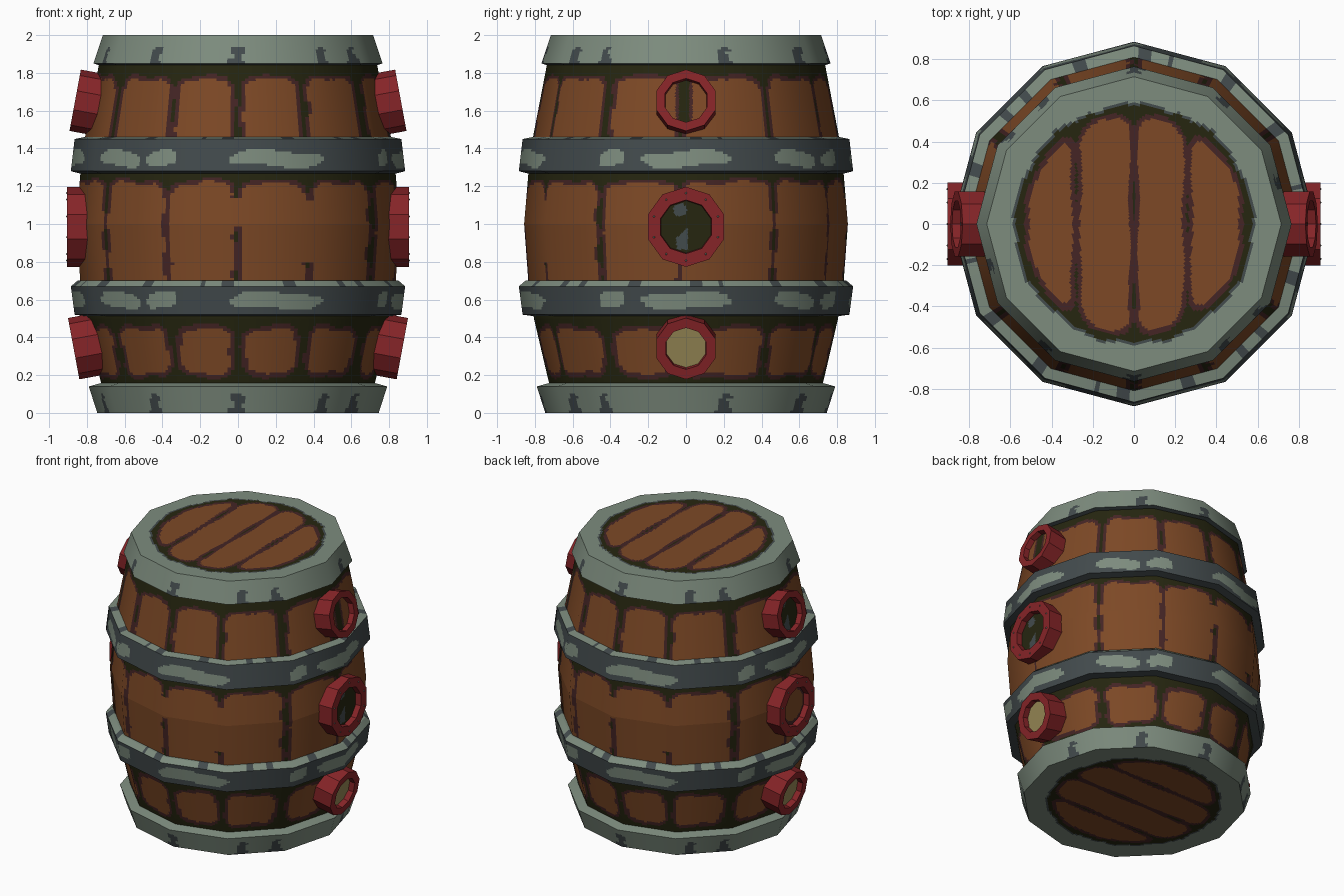
import bpy, bmesh
from math import sin, cos, pi, hypot, atan2, degrees, radians, ceil
from mathutils import Matrix, Vector

if "Cube" in bpy.data.objects:
    bpy.data.objects.remove(bpy.data.objects["Cube"])

# ---------- colours ----------
PALETTE = {
    "wood_orange": (0.205, 0.066, 0.019),
    "wood_edge_maroon": (0.058, 0.018, 0.018),
    "moss_olive": (0.019, 0.019, 0.005),
    "worn_steel_light": (0.205, 0.262, 0.208),
    "steel_dark": (0.055, 0.069, 0.073),
    "rim_red": (0.240, 0.018, 0.021),
    "glass_tan": (0.310, 0.245, 0.090),
}
WOOD, EDGE, MOSS, LIGHT, STEEL, RED, TAN = range(len(PALETTE))
MATERIALS = []
for label, rgb in PALETTE.items():
    mat = bpy.data.materials.new(label)
    mat.use_nodes = True
    mat.diffuse_color = (*rgb, 1)
    shader = mat.node_tree.nodes["Principled BSDF"]
    shader.inputs["Base Color"].default_value = (*rgb, 1)
    shader.inputs["Roughness"].default_value = 0.8
    MATERIALS.append(mat)


def finish(name, mesh):
    for mat in MATERIALS:
        mesh.materials.append(mat)
    obj = bpy.data.objects.new(name, mesh)
    bpy.context.collection.objects.link(obj)
    return obj


def refine(profile, step):
    """Split each profile segment into short pieces, keeping its slope."""
    points, normals = [profile[0]], []
    for (r0, z0), (r1, z1) in zip(profile, profile[1:]):
        length = hypot(r1 - r0, z1 - z0)
        count = ceil(length / step)
        for k in range(1, count + 1):
            t = k / count
            points.append((r0 + (r1 - r0) * t, z0 + (z1 - z0) * t))
            normals.append(((z1 - z0) / length, (r0 - r1) / length))
    return points, normals


def lathe(name, profile, rule, sides=12, cuts=20, step=0.014, smooth=True):
    """Turn a profile into a many-sided shell and paint its faces by a rule."""
    points, slopes = refine(profile, step)
    count = sides * cuts
    corner = [Vector((cos(pi / 2 + 2 * pi * s / sides), sin(pi / 2 + 2 * pi * s / sides), 0))
              for s in range(sides + 1)]
    outline = [corner[s].lerp(corner[s + 1], c / cuts) for s in range(sides) for c in range(cuts)]
    verts, rings, faces, face_slopes = [], [], [], []
    for r, z in points:
        start = len(verts)
        if r == 0:
            verts.append((0, 0, z))
            rings.append([start] * count)
        else:
            verts += [(p.x * r, p.y * r, z) for p in outline]
            rings.append(range(start, start + count))
    for low, high, slope in zip(rings, rings[1:], slopes):
        for j in range(count):
            k = (j + 1) % count
            faces.append(list(dict.fromkeys((low[j], low[k], high[k], high[j]))))
            face_slopes.append(slope)
    mesh = bpy.data.meshes.new(name)
    mesh.from_pydata(verts, [], faces)
    normals = []
    for face, (out, up) in zip(mesh.polygons, face_slopes):
        face.material_index = rule(face.center)
        face.use_smooth = smooth
        for v in face.vertices:
            co = mesh.vertices[v].co
            radial = Vector((co.x, co.y, 0)).normalized()
            normals.append((radial * out + Vector((0, 0, up))).normalized())
    if smooth:
        mesh.normals_split_custom_set(normals)
    return finish(name, mesh)


# ---------- paint rules ----------
SEAMS = [0, 27, 57, 88, 124, 153, 180]


def bearing(p):
    return degrees(atan2(p.x, -p.y)) % 180


def arc_gap(a, b, radius):
    d = abs(a - b)
    return radians(min(d, 180 - d)) * radius


def rounded(e1, e2, k):
    """Distance past the edge of a rounded corner; negative is inside."""
    u, v = max(e1 + k, 0), max(e2 + k, 0)
    return hypot(u, v) - k if u or v else max(e1, e2)


def plank_colour(d, border):
    return WOOD if d < -border else EDGE if d < 0 else MOSS


def stave_rule(p):
    a, r = bearing(p), hypot(p.x, p.y)
    i = max(k for k in range(6) if SEAMS[k] <= a)
    near = min(SEAMS[i:i + 2], key=lambda s: abs(s - a))
    if p.z > 1.36:
        low, high, gap, border = 1.38, 1.785, 0.008, 0.022
    elif p.z > 0.6:
        low, high, gap, border = 0.55, 1.235, 0.0, 0.02
        if near == 27 and 0.8 < p.z < 1.12 or near in (0, 180) and 0.98 < p.z < 1.13:
            return WOOD
    else:
        low, high, gap, border = 0.185, 0.465, 0.014, 0.024
    if near == 57:
        gap += 0.015
    wobble = 0.006 * sin(31 * p.z + near) + 0.007 * sin(radians(a) * 17 + i)
    side = gap - arc_gap(a, near, r)
    rise = max(low - p.z, p.z - high)
    return plank_colour(rounded(side, rise, 0.08) + wobble, border)


def lid_rule(across, along):
    r = hypot(across, along)
    turn = atan2(along, across)
    wobble = 0.006 * sin(turn * 9) + 0.004 * sin(turn * 23)
    if r > 0.585 + wobble:
        return LIGHT
    if r > 0.572 + wobble:
        return STEEL
    side = -min(abs(across - s) for s in (-0.28, 0, 0.26))
    d = rounded(side, r - 0.545, 0.10) + 0.006 * sin(along * 13 + across * 4)
    d = max(d, abs(across) - 0.53)
    return plank_colour(d, 0.022)


def chips(p, height):
    """Dark worn chips climbing from the edge of an end hoop."""
    a = bearing(p)
    d = min(arc_gap(a, c, 0.75) for c in (0, 37, 55, 106, 144))
    width = 0.048 - 0.3 * height + 0.014 * sin(height * 70 + a)
    return STEEL if height < 0.1 and d < width else LIGHT


def top_rule(p):
    if p.z > 1.999:
        return lid_rule(p.x, p.y)
    return STEEL if p.z < 1.85 else chips(p, p.z - 1.84)


def bottom_rule(p):
    return lid_rule(p.y, p.x) if p.z < 0.001 else chips(p, p.z)


def hoop_rule(middle, rim):
    def rule(p):
        a = bearing(p)
        if p.z > rim:
            return LIGHT if sin(radians(a) * 14) + sin(radians(a) * 34) > -0.8 else STEEL
        for centre, half in ((14, 0.26), (90, 0.25), (133, 0.15), (152, 0.09), (63, 0.07)):
            d = arc_gap(a, centre, 0.88) / half
            h = (p.z - middle - 0.012 * sin(radians(a) * 12)) / 0.042
            if d ** 4 + h * h < 1:
                return LIGHT
        return STEEL
    return rule


# ---------- barrel ----------
lathe("barrel_staves", [(0.72, 0.14), (0.735, 0.2), (0.805, 0.5), (0.835, 0.7), (0.857, 1.0),
                        (0.835, 1.26), (0.81, 1.46), (0.735, 1.85)], stave_rule)
lathe("bottom_hoop_and_base", [(0, 0), (0.745, 0), (0.79, 0.14), (0.70, 0.165)], bottom_rule)
lathe("top_hoop_and_lid", [(0.70, 1.83), (0.765, 1.85), (0.715, 2.0), (0, 2.0)], top_rule)
lathe("lower_middle_hoop", [(0.79, 0.51), (0.865, 0.52), (0.885, 0.67), (0.85, 0.70), (0.81, 0.705)],
      hoop_rule(0.595, 0.672))
lathe("upper_middle_hoop", [(0.81, 1.26), (0.885, 1.28), (0.865, 1.45), (0.79, 1.465)],
      hoop_rule(1.345, 1.449))


# ---------- portholes ----------
def plain(colour):
    return lambda p: colour


def split_glass(p):
    return MOSS if abs(p.x + 0.01) < 0.028 else EDGE if abs(p.x + 0.01) < 0.045 else WOOD


def reflecting_glass(p):
    high = hypot(p.x + 0.03, p.y - 0.09) < 0.035
    low = abs(p.x + 0.02) < 0.03 and -0.12 < p.y < -0.01 + p.x
    return STEEL if high or low else MOSS


def wooden_glass(p):
    return WOOD if hypot(p.x - 0.01, p.y) < 0.11 else EDGE


def porthole(name, side, x, z, radius, hole, tilt, glass_rule):
    t = radians(tilt)
    out = Vector((side * cos(t), 0, sin(t)))
    up = Vector((-side * sin(t), 0, cos(t)))
    place = Matrix((up.cross(out), up, out)).transposed().to_4x4()
    place.translation = (side * x, 0, z)
    ring = lathe(name + "_rim", [(radius, -0.15), (radius, 0), (hole, 0), (hole * 0.97, -0.05)],
                 plain(RED), sides=10, cuts=1, step=1, smooth=False)
    glass = lathe(name + "_glass", [(hole, -0.04), (0, -0.04)], glass_rule, sides=10, cuts=6, step=0.01)
    ring.matrix_world = glass.matrix_world = place
    return place


def rivets(name, place, radius):
    bm = bmesh.new()
    for k in range(10):
        turn = 2 * pi * k / 10
        spot = Matrix.Translation((radius * sin(turn), radius * cos(turn), 0))
        bmesh.ops.create_icosphere(bm, subdivisions=1, radius=0.006, matrix=spot)
    for face in bm.faces:
        face.material_index = LIGHT
    mesh = bpy.data.meshes.new(name)
    bm.to_mesh(mesh)
    bm.free()
    finish(name, mesh).matrix_world = place


for label, side, top_glass, middle_glass in (("left", 1, split_glass, reflecting_glass),
                                             ("right", -1, reflecting_glass, wooden_glass)):
    porthole(label + "_top_porthole", side, 0.862, 1.655, 0.165, 0.118, 10.5, top_glass)
    hub = porthole(label + "_middle_porthole", side, 0.905, 0.985, 0.212, 0.142, 0, middle_glass)
    porthole(label + "_bottom_porthole", side, 0.87, 0.34, 0.165, 0.112, -10.5, plain(TAN))
    rivets(label + "_rivets", hub, 0.178)
